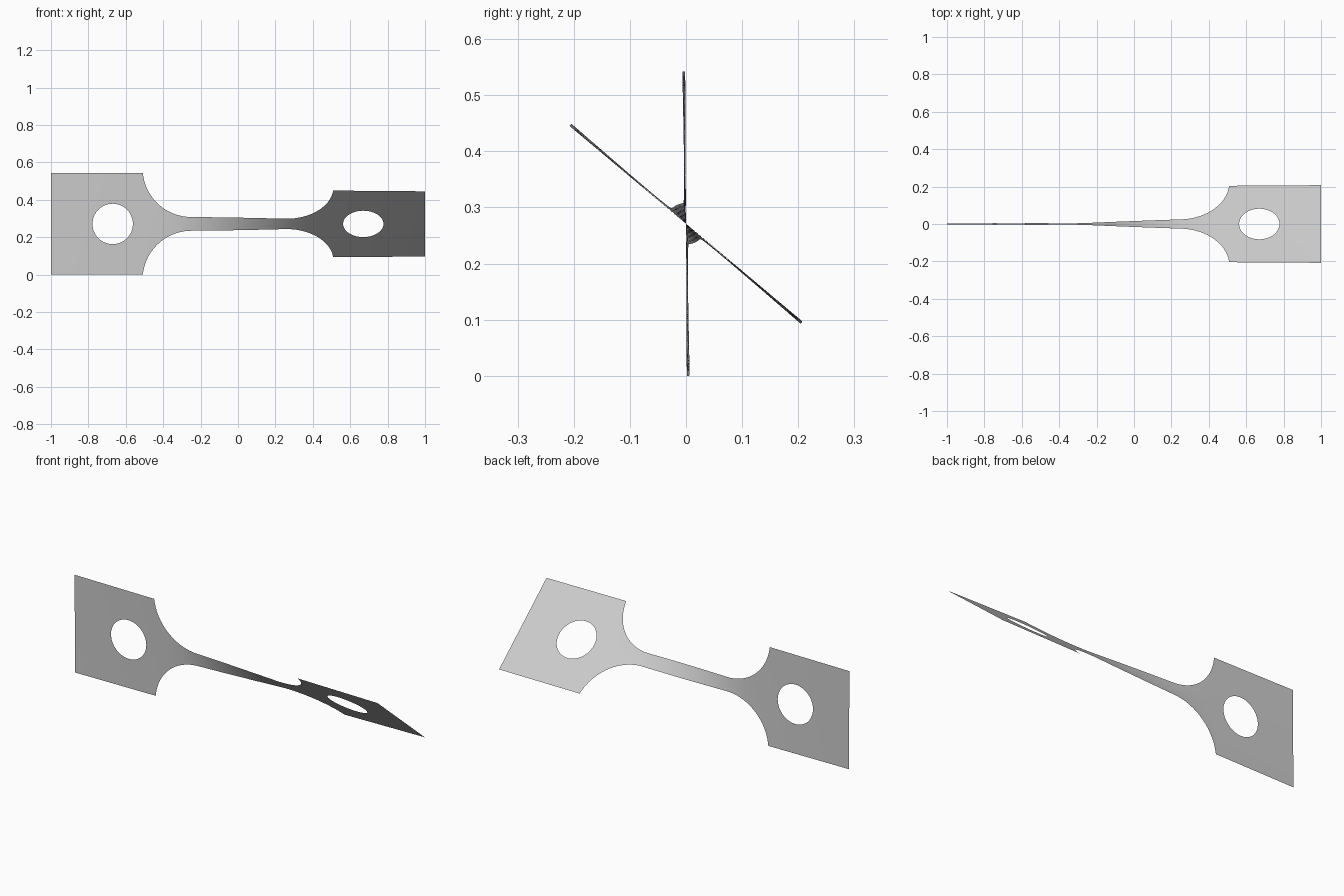
import bpy, bmesh, math

if "Cube" in bpy.data.objects:
    bpy.data.objects.remove(bpy.data.objects["Cube"], do_unlink=True)

HEAD, GAUGE = 0.271, 0.037       # half widths of the heads and the neck
HOLE_X, HOLE_R = 0.67, 0.108
NECK_X, FILLET = 0.25, 0.26      # neck end and fillet radius
SHOULDER = 0.509
ROWS = 4


def half_width(x, head_side):
    x = abs(x)
    if head_side:
        return HEAD
    if x <= NECK_X:
        return GAUGE
    t = min(x - NECK_X, FILLET)
    return min(HEAD, GAUGE + FILLET - math.sqrt(FILLET ** 2 - t ** 2))


def hole_half(x):
    return math.sqrt(max(0, HOLE_R ** 2 - (abs(x) - HOLE_X) ** 2))


def spread(a, b, n):
    return [a + (b - a) * i / n for i in range(n + 1)]


# Stations along the right half: neck, fillet arc, head, round hole, end
right = spread(0, NECK_X, 12)
right += [NECK_X + (SHOULDER - NECK_X) * math.sin(math.pi / 2 * i / 20) for i in range(1, 21)]
right += spread(SHOULDER, HOLE_X - HOLE_R, 3)[1:-1]
right += [HOLE_X - HOLE_R * math.cos(math.pi * i / 32) for i in range(33)]
right += spread(HOLE_X + HOLE_R, 1, 6)[1:]
stations = [-x for x in reversed(right[1:])] + right

# The narrow neck takes up most of the twist
widths = [half_width(x, abs(x) >= SHOULDER - 1e-6) for x in stations]
turn = [0]
for i in range(1, len(stations)):
    rate = (0.5 * (widths[i] + widths[i - 1])) ** -1.7
    turn.append(turn[-1] + rate * (stations[i] - stations[i - 1]))
angles = [math.radians(0.3 + 49.7 * t / turn[-1]) for t in turn]

# Twisted sheet, made as an upper and a lower strip around the holes
bm = bmesh.new()
for side in (1, -1):
    previous = None
    for x, w, a in zip(stations, widths, angles):
        column = []
        for v in spread(hole_half(x), w, ROWS):
            v *= side
            column.append(bm.verts.new((x, -v * math.sin(a), HEAD + v * math.cos(a))))
        if previous:
            for j in range(ROWS):
                quad = [previous[j], column[j], column[j + 1], previous[j + 1]]
                bm.faces.new(quad if side == 1 else quad[::-1])
        previous = column
bmesh.ops.remove_doubles(bm, verts=bm.verts, dist=1e-5)

mesh = bpy.data.meshes.new("twisted_test_strip")
bm.to_mesh(mesh)
bm.free()
strip = bpy.data.objects.new("twisted_test_strip", mesh)
bpy.context.collection.objects.link(strip)

# Plain grey metal
grey = bpy.data.materials.new("light_grey")
grey.use_nodes = True
colour = (0.6, 0.6, 0.6, 1)
grey.diffuse_color = colour
grey.node_tree.nodes["Principled BSDF"].inputs["Base Color"].default_value = colour
mesh.materials.append(grey)

bpy.context.view_layer.objects.active = strip
strip.select_set(True)
bpy.ops.object.shade_smooth_by_angle()
